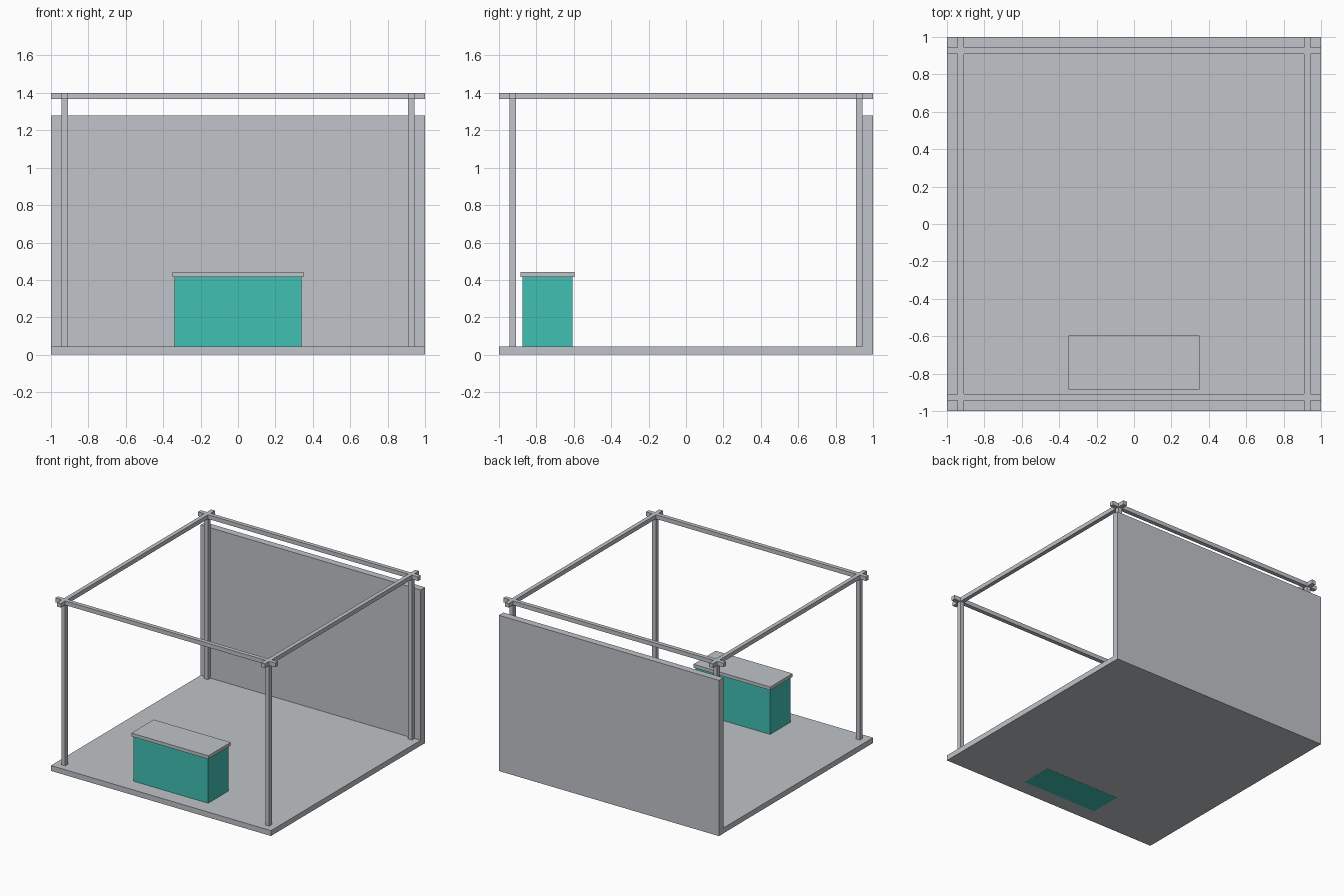
import bpy

cube = bpy.data.objects.get("Cube")
if cube:
    bpy.data.objects.remove(cube, do_unlink=True)


def material(name, rgb):
    mat = bpy.data.materials.new(name)
    mat.use_nodes = True
    color = (*rgb, 1.0)
    mat.diffuse_color = color
    mat.node_tree.nodes["Principled BSDF"].inputs["Base Color"].default_value = color
    return mat


grey = material("light grey", (0.53, 0.55, 0.58))
teal = material("teal", (0.053, 0.53, 0.45))


def box(name, low, high, mat):
    """Add a box spanning two opposite corners."""
    center = [(a + b) / 2 for a, b in zip(low, high)]
    bpy.ops.mesh.primitive_cube_add(size=1, location=center)
    obj = bpy.context.object
    obj.name = name
    obj.scale = [b - a for a, b in zip(low, high)]
    bpy.ops.object.transform_apply(location=False, rotation=False, scale=True)
    obj.data.materials.append(mat)
    return obj


FLOOR_TOP = 0.045
ROOF_TOP = 1.4
INSET = 0.927   # centre line of posts and beams
HALF = 0.017    # half the thickness of posts and beams

# Floor slab and back wall; the slab sits a hair above the counter's underside
box("floor", (-1, -1, 0.001), (1, 1, FLOOR_TOP), grey)
box("back_wall", (-1, 0.943, 0), (1, 1, 1.28), grey)

# Corner posts
for side, sx in (("right", -1), ("left", 1)):
    for end, sy in (("front", -1), ("back", 1)):
        x, y = sx * INSET, sy * INSET
        box(f"{end}_{side}_post", (x - HALF, y - HALF, FLOOR_TOP - 0.01),
            (x + HALF, y + HALF, ROOF_TOP), grey)

# Crossing roof beams
beam_low = ROOF_TOP - 2 * HALF
for name, s in (("front", -1), ("back", 1)):
    y = s * INSET
    box(f"{name}_beam", (-1, y - HALF, beam_low), (1, y + HALF, ROOF_TOP), grey)
for name, s in (("right", -1), ("left", 1)):
    x = s * INSET
    box(f"{name}_beam", (x - HALF, -1, beam_low), (x + HALF, 1, ROOF_TOP), grey)

# Counter with overhanging top
box("counter_body", (-0.34, -0.873, 0), (0.34, -0.607, 0.415), teal)
box("counter_top", (-0.35, -0.885, 0.415), (0.35, -0.595, 0.442), grey)
